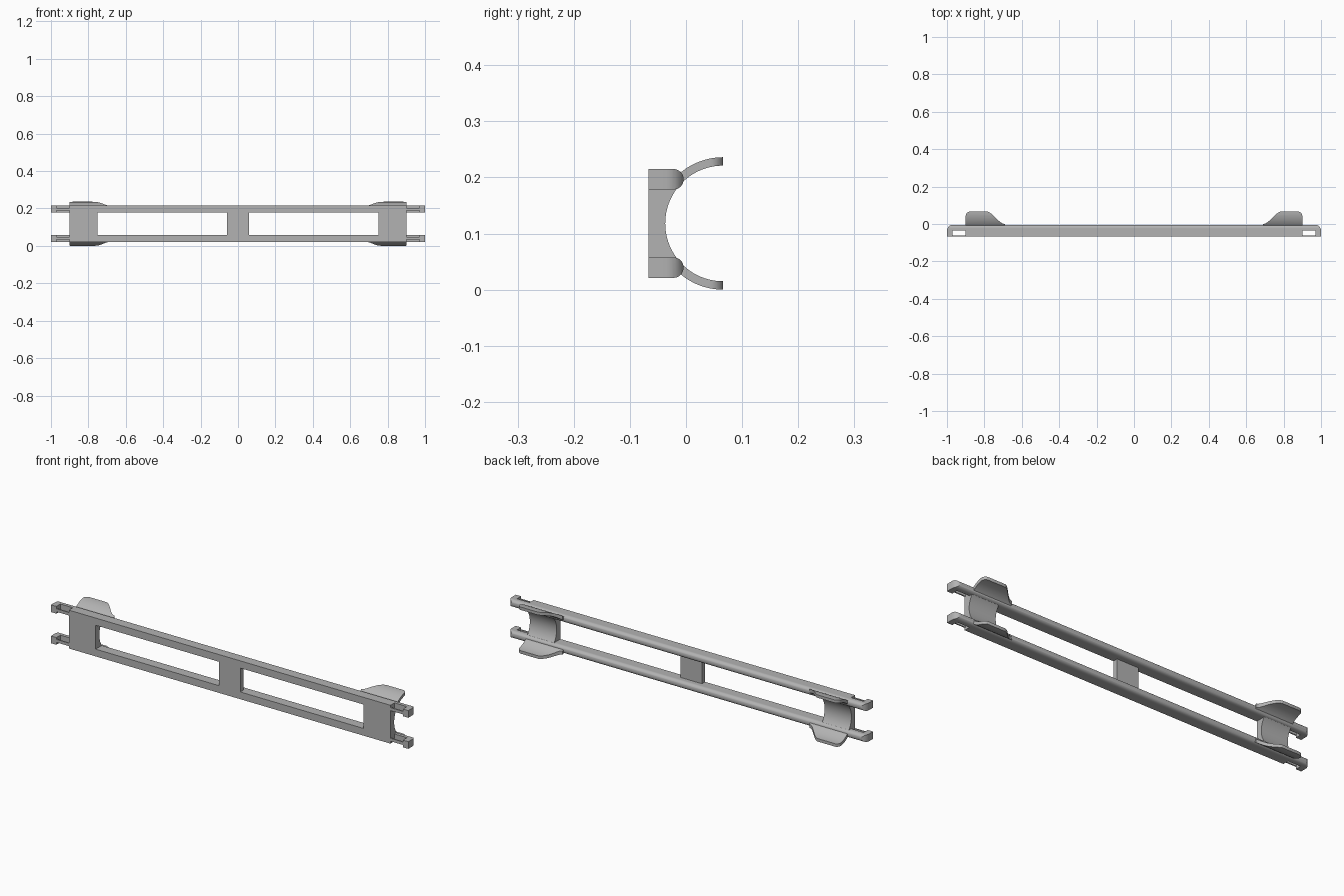
import bpy, bmesh, math

if "Cube" in bpy.data.objects:
    bpy.data.objects.remove(bpy.data.objects["Cube"], do_unlink=True)

MID = 0.118            # height of the symmetry plane
FRONT = -0.067
grey = bpy.data.materials.new("plain grey")
grey.use_nodes = True
colour = (0.45, 0.45, 0.45, 1)
grey.diffuse_color = colour
grey.node_tree.nodes["Principled BSDF"].inputs["Base Color"].default_value = colour


def prism(name, pts, along, lo, hi):
    """Extrude a profile: (y, z) points along x, or (x, y) points along z."""
    place = (lambda p, t: (t, *p)) if along == "x" else (lambda p, t: (*p, t))
    bm = bmesh.new()
    face = bm.faces.new([bm.verts.new(place(p, lo)) for p in pts])
    ext = bmesh.ops.extrude_face_region(bm, geom=[face])
    verts = [e for e in ext["geom"] if isinstance(e, bmesh.types.BMVert)]
    bmesh.ops.translate(bm, verts=verts, vec=place((0, 0), hi - lo))
    bmesh.ops.recalc_face_normals(bm, faces=bm.faces)
    mesh = bpy.data.meshes.new(name)
    bm.to_mesh(mesh)
    bm.free()
    mesh.materials.append(grey)
    ob = bpy.data.objects.new(name, mesh)
    ob.location.z = MID
    bpy.context.collection.objects.link(ob)
    return ob


def select(ob):
    bpy.ops.object.select_all(action="DESELECT")
    ob.select_set(True)
    bpy.context.view_layer.objects.active = ob


def intersect(ob, cutter):
    bpy.context.view_layer.update()
    mod = ob.modifiers.new("outline", "BOOLEAN")
    mod.operation, mod.solver, mod.object = "INTERSECT", "EXACT", cutter
    select(ob)
    bpy.ops.object.modifier_apply(modifier=mod.name)
    bpy.data.objects.remove(cutter, do_unlink=True)


def finish(ob, x=False, z=False):
    select(ob)
    bpy.ops.object.shade_smooth_by_angle(angle=math.radians(30))
    if x or z:
        mod = ob.modifiers.new("mirror", "MIRROR")
        mod.use_axis = (x, False, z)
        mod.use_clip = False
        mod.merge_threshold = 0


def arc(cx, cy, r, a0, a1, n):
    steps = [math.radians(a0 + (a1 - a0) * i / n) for i in range(n + 1)]
    return [(cx + r * math.cos(a), cy + r * math.sin(a)) for a in steps]


# Long rails: round-backed section trimmed to a hooked end outline
RAIL_Z, HALF = 0.0787, 0.0183
section = [(FRONT, RAIL_Z - HALF)] + arc(-0.0225, RAIL_Z, HALF, -90, 90, 16) + [(FRONT, RAIL_Z + HALF)]
rails = prism("rails", section, "x", -1.1, 1.1)
end = [(0.9, -0.08), (0.9, -0.035), (0.97, -0.035), (0.97, -0.08), (1, -0.08)]
end += arc(0.968, -0.036, 0.032, 0, 90, 8)
outline = end + [(-x, y) for x, y in reversed(end)]
intersect(rails, prism("rail_outline", outline, "z", 0, 0.2))
finish(rails, z=True)

# Thin ribs across the hook openings
rib = prism("hook_ribs", [(FRONT, 0.07), (-0.061, 0.07), (-0.061, 0.085), (FRONT, 0.085)], "x", 0.89, 0.975)
finish(rib, x=True, z=True)

# Centre bridge between the rails
bridge = prism("centre_bridge", [(FRONT, -0.07), (-0.042, -0.07), (-0.042, 0.07), (FRONT, 0.07)], "x", -0.06, 0.06)
finish(bridge)

# Concave saddles at both ends
AXIS_Y, R_IN, R_OUT = 0.066, 0.103, 0.118
cradle = [(FRONT, 0.07)] + arc(AXIS_Y, 0, R_IN, 137, 223, 24) + [(FRONT, -0.07)]
finish(prism("end_saddles", cradle, "x", 0.75, 0.9), x=True)

# Curved clip arms: a ring segment trimmed to a flared tab outline
segment = arc(AXIS_Y, 0, R_OUT, 90, 145, 20) + arc(AXIS_Y, 0, R_IN, 145, 90, 20)
arms = prism("clip_arms", segment, "x", 0.6, 1)
flare = [(0.79 - 0.1 * t, 0.067 - 0.067 * t * t * (3 - 2 * t)) for t in [i / 12 for i in range(13)]]
tab = [(0.9, -0.015)] + arc(0.875, 0.042, 0.025, 0, 90, 6) + flare + [(0.69, -0.015)]
intersect(arms, prism("tab_outline", tab, "z", 0, 0.2))
finish(arms, x=True, z=True)
